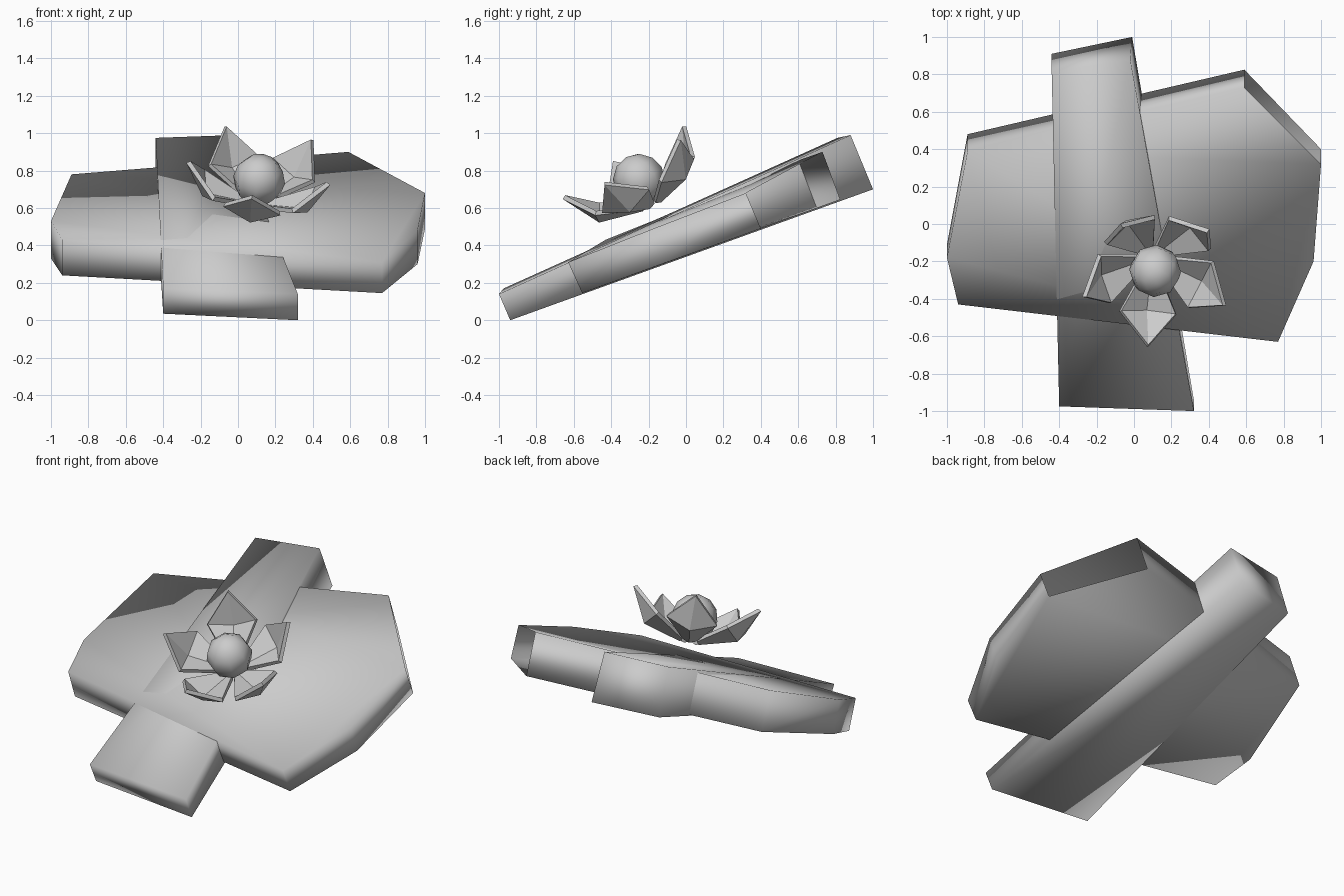
import bpy, bmesh, math
from mathutils import Vector, Matrix

if "Cube" in bpy.data.objects:
    bpy.data.objects.remove(bpy.data.objects["Cube"])


def make_object(name, verts, faces):
    mesh = bpy.data.meshes.new(name)
    mesh.from_pydata(verts, [], faces)
    mesh.update()
    obj = bpy.data.objects.new(name, mesh)
    bpy.context.collection.objects.link(obj)
    return obj


def slab(name, bottom, top, open_sides=()):
    """Loft a counter-clockwise bottom outline to its top outline."""
    n = len(bottom)
    faces = [tuple(reversed(range(n))), tuple(range(n, 2 * n))]
    for i in range(n):
        j = (i + 1) % n
        if i not in open_sides:
            faces.append((i, j, n + j, n + i))
    obj = make_object(name, bottom + top, faces)
    obj.data.shade_smooth()
    return obj


# wide tilted leaf, open along its back right side
slab("wide_leaf",
     [(-0.94, -0.36, 0.24), (0.77, -0.555, 0.145), (0.96, -0.13, 0.30), (1.0, 0.40, 0.49),
      (0.59, 0.825, 0.645), (-0.89, 0.48, 0.54), (-1.0, -0.11, 0.33)],
     [(-0.94, -0.43, 0.43), (0.77, -0.63, 0.31), (0.96, -0.20, 0.48), (1.0, 0.32, 0.68),
      (0.59, 0.73, 0.90), (-0.89, 0.39, 0.78), (-1.0, -0.18, 0.53)],
     open_sides=(3,))

# long narrow leaf crossing under it
slab("narrow_leaf",
     [(-0.40, -0.91, 0.035), (0.32, -0.94, 0.0), (-0.01, 1.0, 0.70), (-0.44, 0.91, 0.68)],
     [(-0.40, -0.975, 0.17), (0.32, -1.0, 0.14), (-0.02, 0.88, 0.99), (-0.44, 0.81, 0.975)])

# flower frame: tilted axis, first petal pointing to the front
centre = Vector((0.124, -0.302, 0.842))
axis = Vector((0.104, -0.486, 0.868)).normalized()
front = Vector((-0.054, -0.358, -0.21))
front = (front - axis * front.dot(axis)).normalized()
side = axis.cross(front)
frame = Matrix((front, side, axis)).transposed().to_4x4()
frame.translation = centre

# five cupped petals: narrow base, raised shoulders, pointed tip
petal_verts = [(0.06, -0.04, -0.25), (0.06, 0, -0.265), (0.06, 0.04, -0.25),
               (0.28, -0.155, -0.145), (0.30, 0, -0.205), (0.28, 0.155, -0.145),
               (0.41, 0, 0.0)]
petal_faces = [(0, 1, 4, 3), (1, 2, 5, 4), (3, 4, 6), (4, 5, 6)]
for i in range(5):
    petal = make_object(f"petal_{i + 1}", petal_verts, petal_faces)
    bm = bmesh.new()
    bm.from_mesh(petal.data)
    # wind every face towards the flower axis
    for f in bm.faces:
        f.normal_update()
        if f.normal.z < 0:
            f.normal_flip()
    bm.to_mesh(petal.data)
    bm.free()
    petal.matrix_world = frame @ Matrix.Rotation(math.radians(72 * i), 4, 'Z')
    solid = petal.modifiers.new("thickness", 'SOLIDIFY')
    solid.thickness = 0.025
    solid.offset = 1

# low-poly round flower centre
bpy.ops.mesh.primitive_uv_sphere_add(segments=8, ring_count=6, radius=0.14)
ball = bpy.context.object
ball.name = "flower_centre"
ball.matrix_world = frame @ Matrix.Translation((0, 0, -0.105))
ball.data.shade_smooth()
